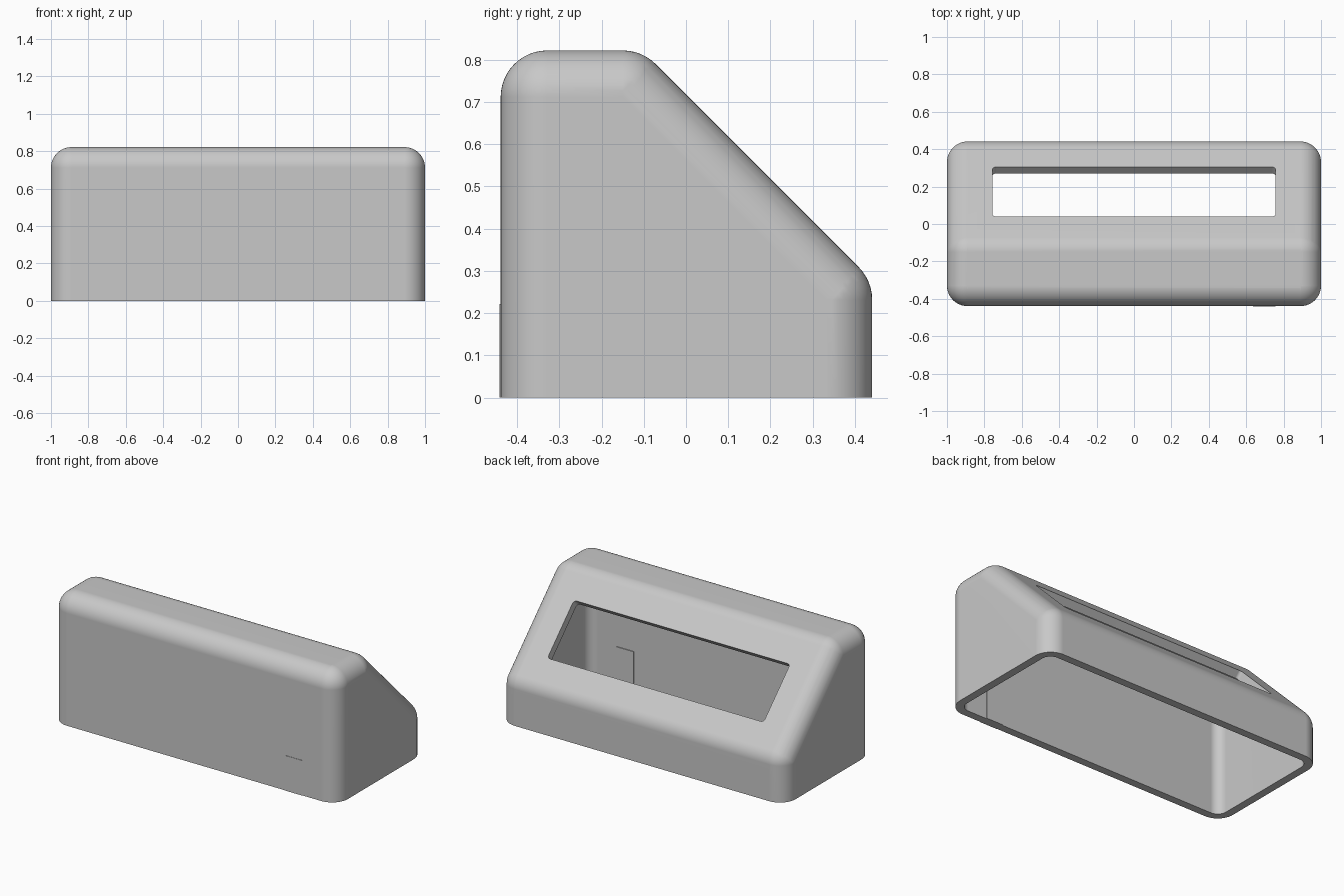
import bpy, bmesh, math
from mathutils import Matrix, Vector

if "Cube" in bpy.data.objects:
    bpy.data.objects.remove(bpy.data.objects["Cube"])

RADIUS, WALL = 0.11, 0.05
HALF_X, FRONT, BACK, TOP, SLOPE = 1.0, -0.439, 0.441, 0.822, 0.718

grey = bpy.data.materials.new("plain grey")
grey.use_nodes = True
grey.diffuse_color = (0.58, 0.58, 0.58, 1)
grey.node_tree.nodes["Principled BSDF"].inputs["Base Color"].default_value = grey.diffuse_color


def make_object(name, bm):
    bmesh.ops.recalc_face_normals(bm, faces=bm.faces)
    mesh = bpy.data.meshes.new(name)
    bm.to_mesh(mesh)
    bm.free()
    mesh.materials.append(grey)
    obj = bpy.data.objects.new(name, mesh)
    bpy.context.collection.objects.link(obj)
    return obj


def rounded_wedge(name, radius, floor, flat_bottom):
    """Hull of equal balls set at the corners of the wedge profile."""
    y0, y1, z1 = FRONT + RADIUS, BACK - RADIUS, TOP - RADIUS
    diagonal = SLOPE - RADIUS * math.sqrt(2)
    corners = [(y0, floor), (y0, z1), (diagonal - z1, z1),
               (y1, diagonal - y1), (y1, floor)]
    bm = bmesh.new()
    for side in (-1, 1):
        for y, z in corners:
            place = Matrix.Translation((side * (HALF_X - RADIUS), y, z))
            bmesh.ops.create_uvsphere(bm, u_segments=48, v_segments=24,
                                      radius=radius, matrix=place)
    if flat_bottom:
        low = [v for v in bm.verts if v.co.z < floor - 1e-5]
        bmesh.ops.delete(bm, geom=low, context='VERTS')
    points = [v.co.copy() for v in bm.verts]
    bm.free()
    bm = bmesh.new()
    for p in points:
        bm.verts.new(p)
    bmesh.ops.convex_hull(bm, input=bm.verts)
    loose = [v for v in bm.verts if not v.link_faces]
    bmesh.ops.delete(bm, geom=loose, context='VERTS')
    bmesh.ops.dissolve_limit(bm, angle_limit=math.radians(0.5),
                             verts=bm.verts, edges=bm.edges)
    return make_object(name, bm)


def box(name, size, matrix):
    bm = bmesh.new()
    bmesh.ops.create_cube(bm, size=1)
    bmesh.ops.scale(bm, vec=size, verts=bm.verts)
    return bm, name, matrix


def cut(target, cutter):
    mod = target.modifiers.new("cut", 'BOOLEAN')
    mod.operation, mod.solver, mod.object = 'DIFFERENCE', 'EXACT', cutter
    bpy.context.view_layer.objects.active = target
    bpy.ops.object.modifier_apply(modifier=mod.name)
    bpy.data.objects.remove(cutter)


# Hollow housing, open underneath
housing = rounded_wedge("housing", RADIUS, 0, True)
cut(housing, rounded_wedge("cavity_cutter", RADIUS - WALL, -0.2, False))

# Window through the sloping face, with small rounded corners
window_y = 0.1725
placing = Matrix.Translation((0, window_y, SLOPE - window_y)) @ Matrix.Rotation(math.radians(-45), 4, 'X')
bm, name, matrix = box("window_cutter", (1.514, 0.375, 0.3), placing)
uprights = [e for e in bm.edges if abs((e.verts[0].co - e.verts[1].co).z) > 0.1]
bmesh.ops.bevel(bm, geom=uprights, offset=0.02, segments=4, profile=0.5, affect='EDGES')
bm.transform(matrix)
cut(housing, make_object(name, bm))

# Smooth the rounded edges, keep the window and rim crisp
bpy.ops.object.select_all(action='DESELECT')
housing.select_set(True)
bpy.context.view_layer.objects.active = housing
bpy.ops.object.shade_smooth_by_angle(angle=math.radians(30))
weighted = housing.modifiers.new("weighted_normals", 'WEIGHTED_NORMAL')
weighted.keep_sharp = True

# Small plug set in the front wall, just proud on both sides
bm, name, matrix = box("front_plug", (0.12, 0.058, 0.222),
                       Matrix.Translation(Vector((0.696, FRONT + 0.0265, 0.111))))
bm.transform(matrix)
make_object(name, bm)
